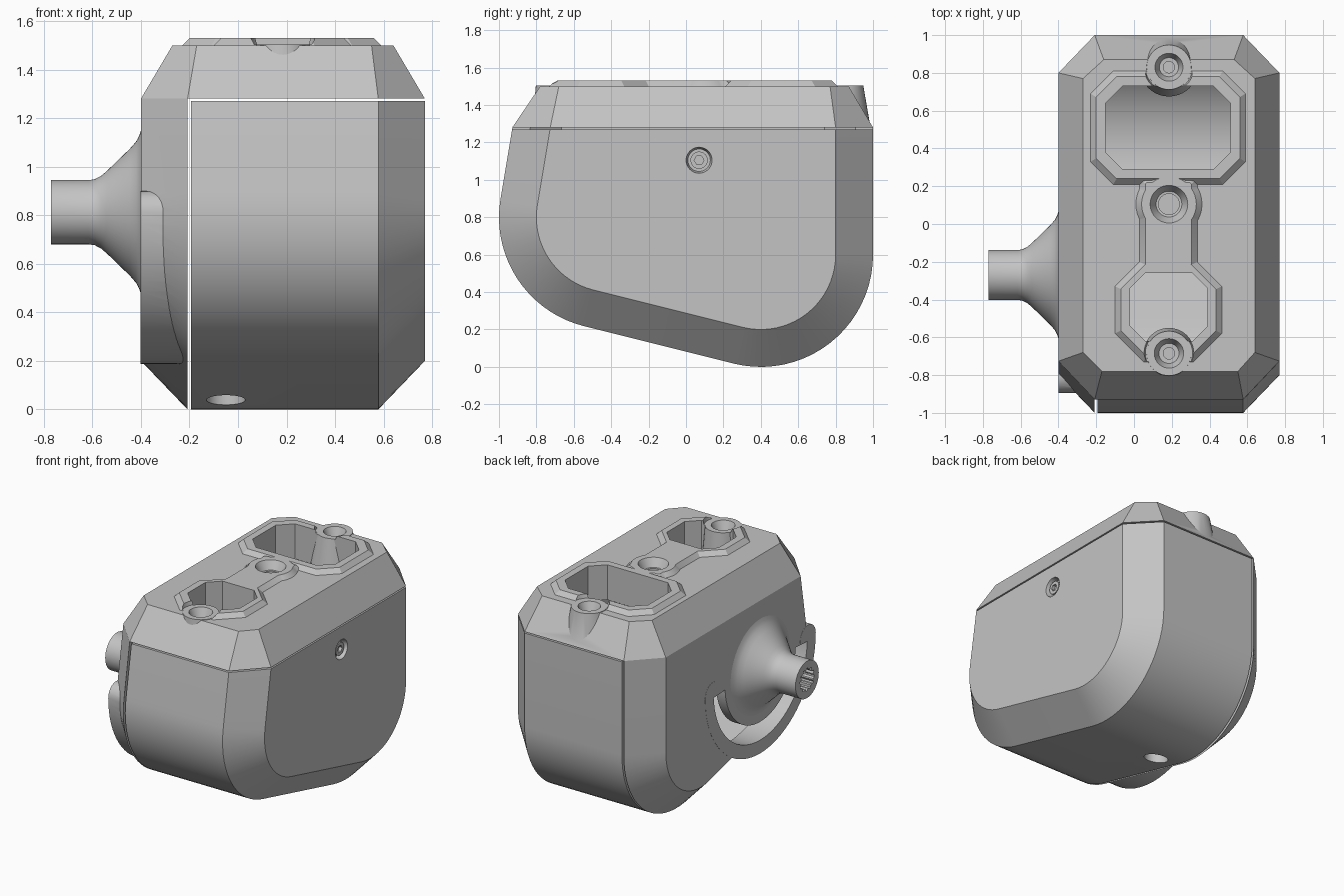
import bpy, bmesh
from math import sin, cos, pi, radians
from mathutils import Vector

cube = bpy.data.objects.get("Cube")
if cube:
    bpy.data.objects.remove(cube, do_unlink=True)

grey = bpy.data.materials.new("plain_grey")
grey.use_nodes = True
grey.diffuse_color = (0.55, 0.55, 0.55, 1)
grey.node_tree.nodes["Principled BSDF"].inputs["Base Color"].default_value = (0.55, 0.55, 0.55, 1)


def loft(name, rings):
    """Closed solid through matching rings of points, capped at both ends."""
    bm = bmesh.new()
    loops = [[bm.verts.new(p) for p in ring] for ring in rings]
    n = len(loops[0])
    for a, b in zip(loops, loops[1:]):
        for i in range(n):
            bm.faces.new((a[i], a[(i + 1) % n], b[(i + 1) % n], b[i]))
    bm.faces.new(loops[0])
    bm.faces.new(loops[-1])
    bmesh.ops.recalc_face_normals(bm, faces=bm.faces)
    mesh = bpy.data.meshes.new(name)
    bm.to_mesh(mesh)
    bm.free()
    mesh.materials.append(grey)
    obj = bpy.data.objects.new(name, mesh)
    bpy.context.collection.objects.link(obj)
    return obj


def boolean(obj, operation, *tools, keep=False):
    bpy.context.view_layer.objects.active = obj
    for tool in tools:
        mod = obj.modifiers.new("cut", 'BOOLEAN')
        mod.operation, mod.object, mod.solver = operation, tool, 'EXACT'
        bpy.ops.object.modifier_apply(modifier=mod.name)
        if not keep:
            bpy.data.objects.remove(tool, do_unlink=True)


def arc(cy, cz, r, a0, a1, n):
    return [(cy + r * cos(radians(a0 + (a1 - a0) * i / n)),
             cz + r * sin(radians(a0 + (a1 - a0) * i / n))) for i in range(n + 1)]


def side_profile(x, r, top):
    """Rounded side outline of the housing, offset by radius r."""
    pts = [(0.4 + r, top)] + arc(0.4, 0.6, r, 0, -104.04, 20) + arc(-0.4, 0.8, r, -104.04, -189.5, 18)
    y, z = pts[-1]
    pts.append((y + (top - z) * 0.167, top))
    return [(x, y, z) for y, z in pts]


def turned(name, origin, axis, profile, n=40):
    """Solid of revolution from (distance, radius) pairs along x or z."""
    o = Vector(origin)
    rings = []
    for d, r in profile:
        ring = []
        for i in range(n):
            c, s = r * cos(2 * pi * i / n), r * sin(2 * pi * i / n)
            ring.append(o + Vector((d, c, s) if axis == 'x' else (c, s, d)))
        rings.append(ring)
    return loft(name, rings)


def octagon(x0, x1, y0, y1, c, z):
    return [(x0 + c, y0, z), (x1 - c, y0, z), (x1, y0 + c, z), (x1, y1 - c, z),
            (x1 - c, y1, z), (x0 + c, y1, z), (x0, y1 - c, z), (x0, y0 + c, z)]


def raised(x0, x1, y0, y1, c, t=0.03):
    return loft("raised", [octagon(x0, x1, y0, y1, c, 1.46), octagon(x0, x1, y0, y1, c, 1.5),
                           octagon(x0 + t, x1 - t, y0 + t, y1 - t, c * 0.9, 1.53)])


def band(r0, r1, a0, a1, x0, x1, rounded):
    """Curved strip around the drive axis."""
    m, w = (r0 + r1) / 2, (r1 - r0) / 2
    pts = arc(PY, PZ, r1, a0, a1, 40)
    if rounded:
        pts += arc(PY + m, PZ, w, 0, 180, 12)[1:-1]
    pts += arc(PY, PZ, r0, a1, a0, 40)
    if rounded:
        pts += arc(PY - m, PZ, w, 0, 180, 12)[1:-1]
    return loft("band", [[(x, y, z) for y, z in pts] for x in (x0, x1)])


def finish(obj):
    bpy.ops.object.select_all(action='DESELECT')
    obj.select_set(True)
    bpy.context.view_layer.objects.active = obj
    bpy.ops.object.shade_smooth_by_angle(angle=radians(28))


PY, PZ = -0.27, 0.8125      # drive axis
CX = 0.185                  # centre line of the top details

# Hollow interior shared by both shell halves
cavity = loft("cavity", [side_profile(x, r, 1.3) for x, r in
                         ((-0.33, 0.34), (-0.19, 0.53), (0.56, 0.53), (0.7, 0.34))])

# Main body shell, with a drain hole below and a screw recess on the side
body = loft("body_shell", [side_profile(x, r, 1.27) for x, r in
                           ((-0.193, 0.6), (0.578, 0.6), (0.77, 0.4))])
boolean(body, 'DIFFERENCE', cavity, keep=True)
boolean(body, 'DIFFERENCE',
        turned("drain", (-0.05, 0.17, 0), 'z', [(-0.1, 0.08), (0.25, 0.08)]),
        turned("recess", (0.77, 0.07, 1.105), 'x', [(-0.04, 0.06), (0.01, 0.072)]))
finish(body)
screw = turned("side_screw", (0.77, 0.07, 1.105), 'x', [(-0.06, 0.046), (-0.012, 0.046)])
boolean(screw, 'DIFFERENCE', turned("socket", (0.77, 0.07, 1.105), 'x', [(-0.035, 0.026), (0.01, 0.026)], 6))
finish(screw)

# Drive side cover with curved guide and slot
cover = loft("side_cover", [side_profile(x, r, 1.28) for x, r in ((-0.4, 0.4), (-0.208, 0.6))])
boolean(cover, 'UNION', band(0.45, 0.625, 180, 360, -0.401, -0.215, True))
boolean(cover, 'DIFFERENCE', cavity)
boolean(cover, 'DIFFERENCE', band(0.4, 0.53, 183, 357, -0.5, -0.1, False))
finish(cover)

# Flared drive shaft with a splined bore
shaft = turned("drive_shaft", (0, PY, PZ), 'x',
               [(-0.77, 0.132), (-0.615, 0.132), (-0.59, 0.136), (-0.565, 0.149), (-0.54, 0.17),
                (-0.445, 0.262), (-0.42, 0.291), (-0.407, 0.315), (-0.4, 0.337), (-0.35, 0.337)], 64)
star = [(PY + (0.082 if i % 4 < 2 else 0.068) * cos(2 * pi * i / 48),
         PZ + (0.082 if i % 4 < 2 else 0.068) * sin(2 * pi * i / 48)) for i in range(48)]
boolean(shaft, 'DIFFERENCE', loft("bore", [[(x, y, z) for y, z in star] for x in (-0.8, -0.52)]))
finish(shaft)

# Sloped lid
base = [(-0.208, -0.929), (0.578, -0.929), (0.77, -0.726), (0.77, 0.8),
        (0.578, 1), (-0.208, 1), (-0.4, 0.8), (-0.4, -0.726)]
top = [(-0.17, -0.78), (0.55, -0.78), (0.64, -0.68), (0.64, 0.77),
       (0.53, 0.87), (-0.16, 0.87), (-0.27, 0.77), (-0.27, -0.68)]
lid = loft("lid", [[(x, y, 1.28) for x, y in base], [(x, y, 1.5) for x, y in top]])

# Raised rims, bridge and centre collar
boolean(lid, 'UNION',
        raised(-0.23, 0.59, 0.21, 0.81, 0.12),
        raised(-0.1, 0.465, -0.73, -0.18, 0.15),
        raised(0.03, 0.335, -0.25, 0.25, 0.01),
        turned("collar", (CX, 0.105, 0), 'z', [(1.45, 0.175), (1.5, 0.175), (1.53, 0.145)]))

# Octagonal openings
for dims in ((-0.15, 0.51, 0.29, 0.73, 0.09), (-0.02, 0.39, -0.62, -0.26, 0.08)):
    boolean(lid, 'DIFFERENCE', loft("opening", [octagon(*dims, z) for z in (1.2, 1.6)]))

# Screw bosses at both ends
for y, low in ((0.83, 0.155), (-0.685, 0.135)):
    boolean(lid, 'DIFFERENCE', turned("clearance", (CX, y, 0), 'z', [(1.503, 0.125), (1.6, 0.15)]))
    boolean(lid, 'UNION', turned("boss", (CX, y, 0), 'z', [(1.29, low), (1.504, 0.118)]))

# Countersunk screw holes
for y, z, wide, narrow in ((0.83, 1.504, 0.078, 0.03), (-0.685, 1.504, 0.082, 0.03), (0.105, 1.53, 0.105, 0.055)):
    boolean(lid, 'DIFFERENCE', turned("screw_hole", (CX, y, z), 'z',
            [(-0.15, narrow), (-0.06, narrow), (-0.059, wide * 0.65), (0.01, wide)]))
finish(lid)
